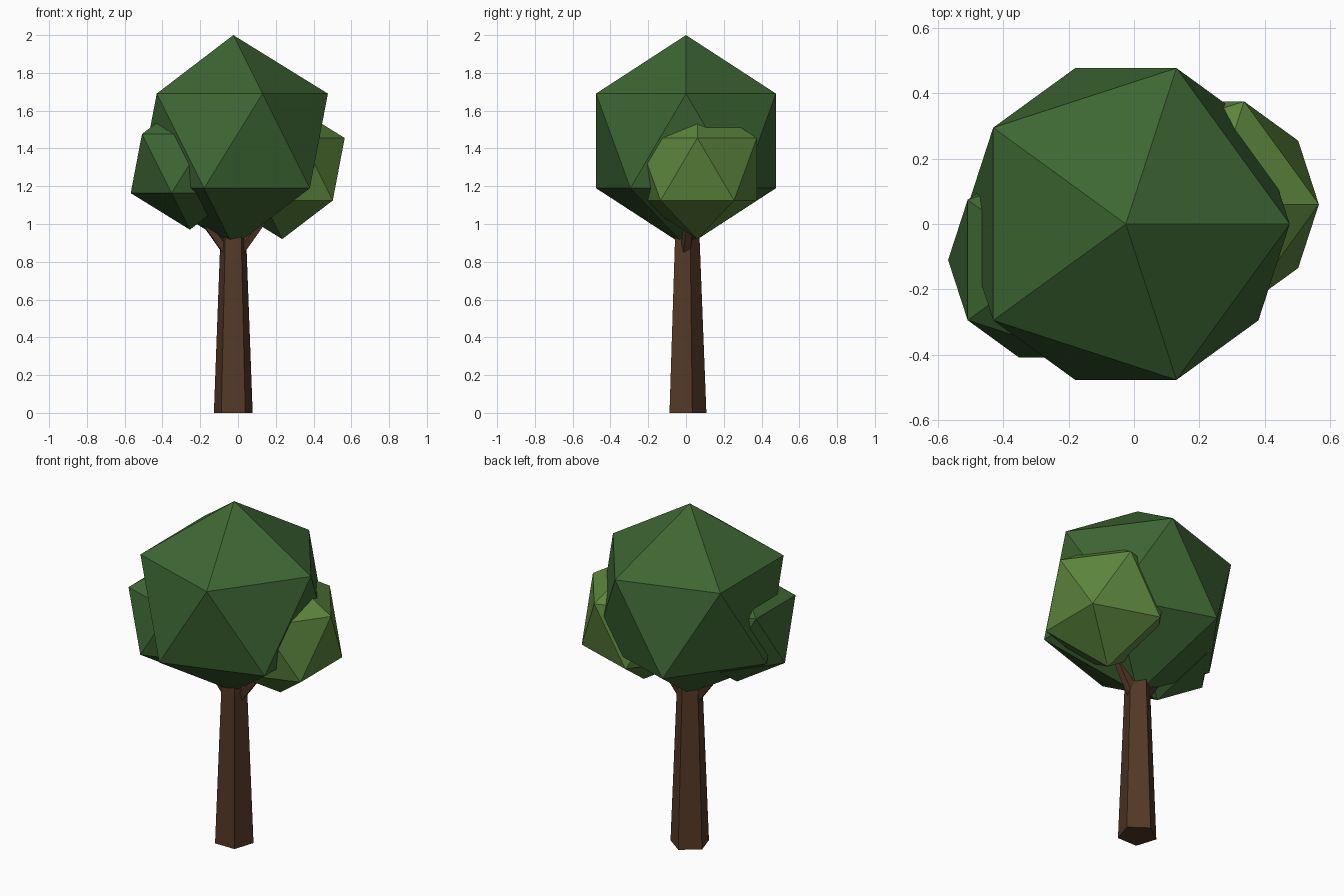
import bpy
from mathutils import Vector

cube = bpy.data.objects.get("Cube")
if cube:
    bpy.data.objects.remove(cube, do_unlink=True)


def make_material(name, rgb):
    mat = bpy.data.materials.new(name)
    mat.use_nodes = True
    color = (*rgb, 1.0)
    mat.diffuse_color = color
    mat.node_tree.nodes["Principled BSDF"].inputs["Base Color"].default_value = color
    return mat


dark_leaf = make_material("dark green leaves", (0.047, 0.133, 0.033))
light_leaf = make_material("light green leaves", (0.107, 0.235, 0.046))
bark = make_material("brown bark", (0.087, 0.040, 0.020))


def finish(name, mat):
    obj = bpy.context.object
    obj.name = name
    obj.data.name = name
    obj.data.materials.append(mat)
    return obj


def foliage(name, radius, center, mat):
    bpy.ops.mesh.primitive_ico_sphere_add(subdivisions=1, radius=radius, location=center)
    return finish(name, mat)


def limb(name, start, end, r1, r2):
    """Tapered five-sided limb between two points."""
    a, b = Vector(start), Vector(end)
    axis = b - a
    bpy.ops.mesh.primitive_cone_add(vertices=5, radius1=r1, radius2=r2,
                                    depth=axis.length, location=(a + b) / 2)
    obj = finish(name, bark)
    if axis.x:
        obj.rotation_euler = axis.to_track_quat('Z', 'Y').to_euler()
    return obj


# Trunk and the two forked branches
TRUNK_X = -0.025
limb("trunk", (TRUNK_X, 0, 0), (TRUNK_X, 0, 1.1), 0.108, 0.065)
for name, side, lean in (("left_branch", 1, 0.03), ("right_branch", -1, -0.03)):
    limb(name, (TRUNK_X + side * 0.02, 0, 0.84),
         (TRUNK_X + side * 0.24, lean, 1.14), 0.032, 0.024)

# Foliage clumps
foliage("main_foliage", 0.56, (TRUNK_X, 0, 1.44), dark_leaf)
foliage("left_foliage", 0.37, (0.234, 0.06, 1.29), light_leaf)
foliage("right_foliage", 0.35, (-0.255, -0.11, 1.32), dark_leaf)
